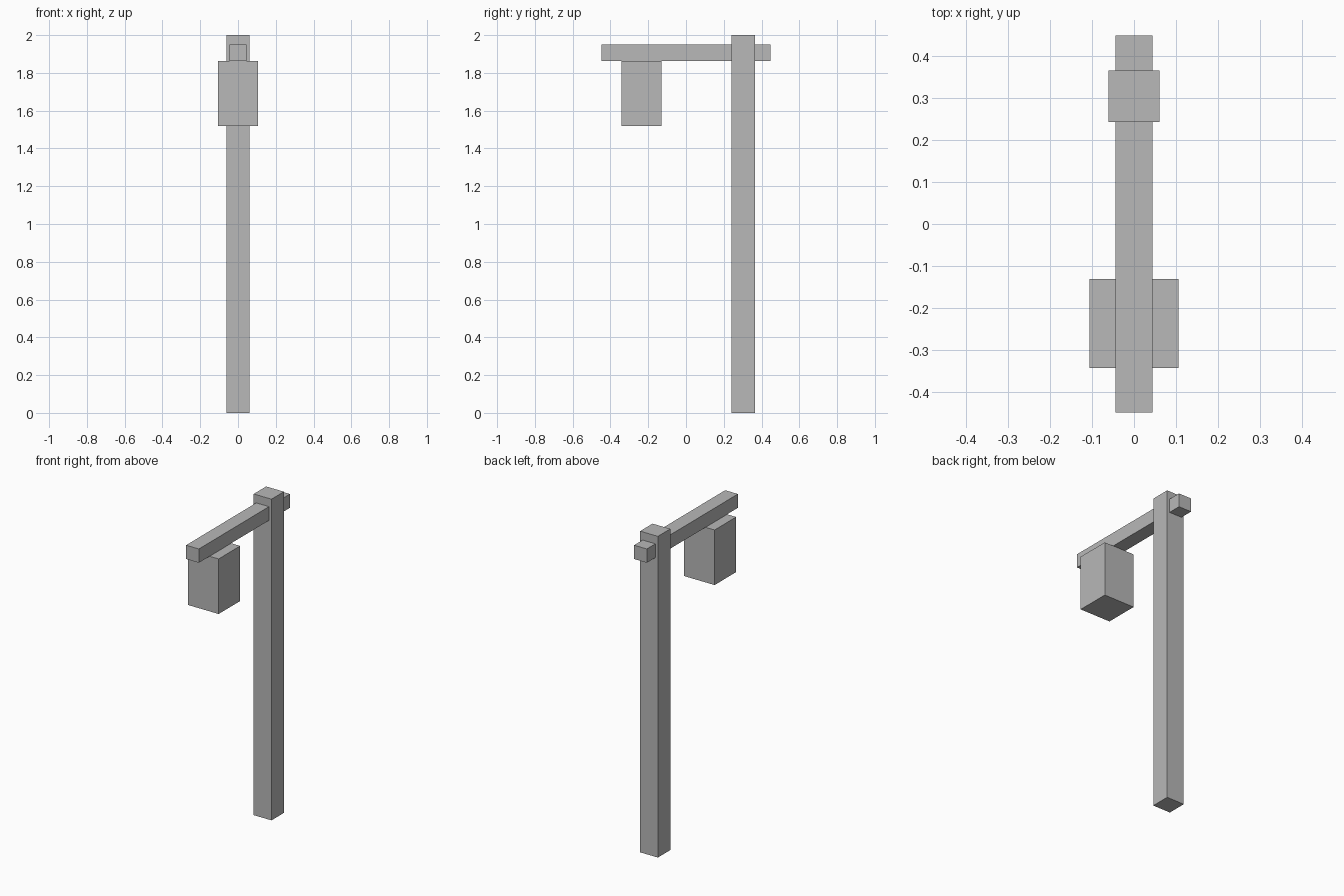
import bpy

# Remove the default cube
default = bpy.data.objects.get("Cube")
if default:
    bpy.data.objects.remove(default, do_unlink=True)

# Single flat grey
GREY = (0.48, 0.48, 0.48, 1.0)
grey = bpy.data.materials.new("plain grey")
grey.use_nodes = True
grey.diffuse_color = GREY
bsdf = next(n for n in grey.node_tree.nodes if n.type == 'BSDF_PRINCIPLED')
bsdf.inputs["Base Color"].default_value = GREY


def box(name, width, y_range, z_range):
    """Box centred on x = 0, spanning the given y and z ranges."""
    (y0, y1), (z0, z1) = y_range, z_range
    bpy.ops.mesh.primitive_cube_add(size=1, location=(0, (y0 + y1) / 2, (z0 + z1) / 2))
    obj = bpy.context.object
    obj.name = obj.data.name = name
    obj.scale = (width, y1 - y0, z1 - z0)
    bpy.ops.object.transform_apply(location=False, rotation=False, scale=True)
    obj.data.materials.append(grey)
    return obj


# Upright post, crossing arm and the lantern hanging under the arm
box("post", 0.122, (0.242, 0.364), (0, 2))
box("arm", 0.088, (-0.448, 0.448), (1.863, 1.949))
box("lantern", 0.212, (-0.342, -0.13), (1.52, 1.863))
